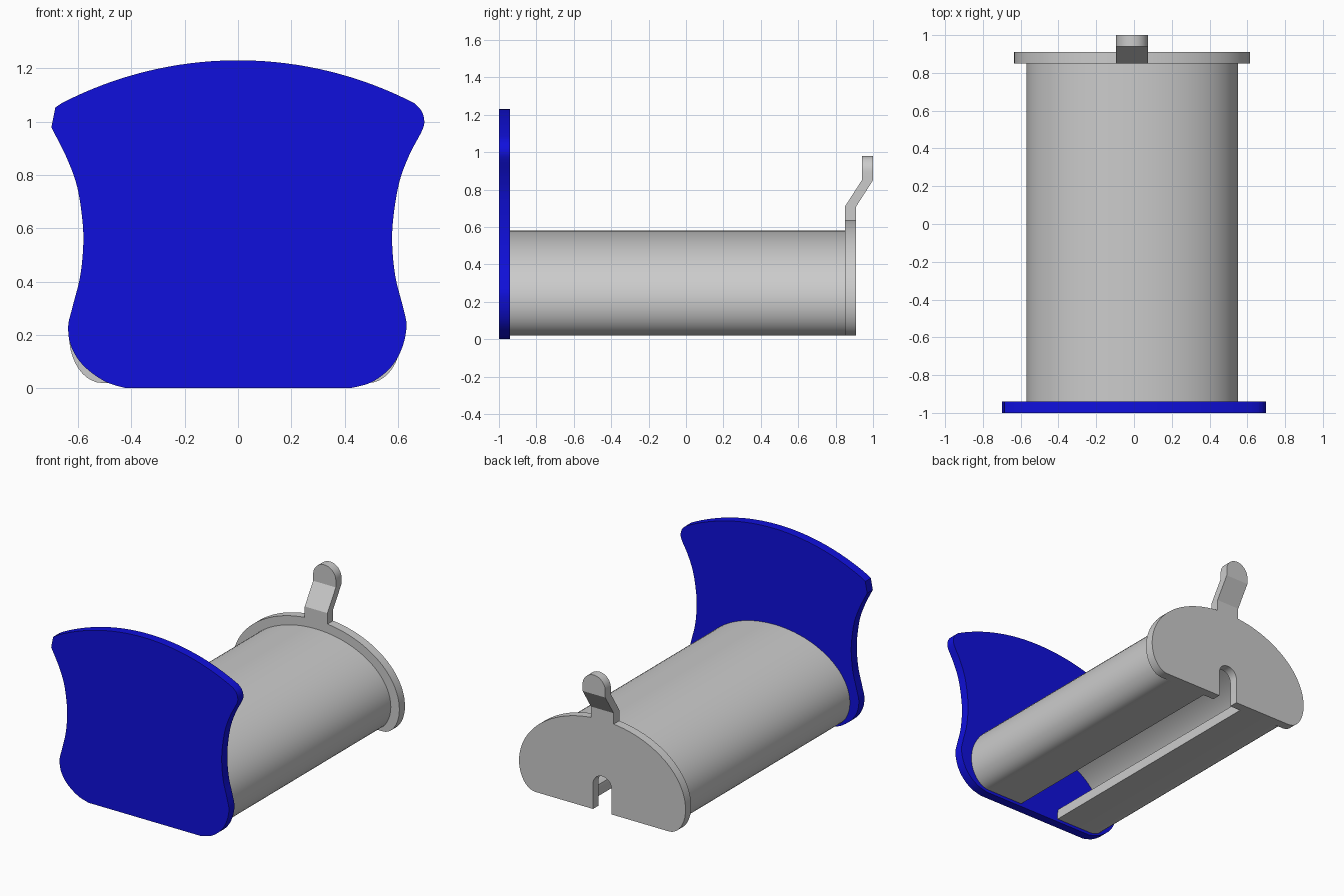
import bpy, bmesh, math

if "Cube" in bpy.data.objects:
    bpy.data.objects.remove(bpy.data.objects["Cube"])

CX = -0.01  # centre line of the body, end plate and tab


def finish(bm, name, angle=30):
    bmesh.ops.recalc_face_normals(bm, faces=bm.faces)
    me = bpy.data.meshes.new(name)
    bm.to_mesh(me)
    bm.free()
    ob = bpy.data.objects.new(name, me)
    bpy.context.collection.objects.link(ob)
    bpy.ops.object.select_all(action='DESELECT')
    bpy.context.view_layer.objects.active = ob
    ob.select_set(True)
    bpy.ops.object.shade_smooth_by_angle(angle=math.radians(angle))
    return ob


def extrude_y(name, outline, y0, y1):
    """Prism from an x/z outline running from y0 to y1."""
    bm = bmesh.new()
    face = bm.faces.new([bm.verts.new((x, y0, z)) for x, z in outline])
    ext = bmesh.ops.extrude_face_region(bm, geom=[face])
    verts = [v for v in ext['geom'] if isinstance(v, bmesh.types.BMVert)]
    bmesh.ops.translate(bm, verts=verts, vec=(0, y1 - y0, 0))
    return finish(bm, name)


def spline(pts, steps=6):
    """Catmull-Rom curve through the points."""
    p = [pts[0]] + pts + [pts[-1]]
    out = []
    for i in range(1, len(p) - 2):
        for k in range(steps):
            t = k / steps
            out.append(tuple(0.5 * (2 * b + (c - a) * t + (2 * a - 5 * b + 4 * c - d) * t * t
                                    + (3 * b - a - 3 * c + d) * t ** 3)
                             for a, b, c, d in zip(*p[i - 1:i + 3])))
    return out + [pts[-1]]


def dome(half_w, top, floor, flat, zc=0.20, n=48):
    """Open D-shape: right floor corner, over the top, left floor corner."""
    def corner():
        dx, dz = half_w - flat, zc - floor
        return [(flat + dx * math.sin(a), zc - dz * math.cos(a))
                for a in (math.pi / 2 * i / 10 for i in range(10))]
    low = corner()
    arc = [(half_w * math.cos(math.pi * i / n), zc + (top - zc) * math.sin(math.pi * i / n))
           for i in range(n + 1)]
    pts = low + arc + [(-x, z) for x, z in reversed(low)]
    return [(x + CX, z) for x, z in pts]


# Front plate: flared top, narrow waist, rounded foot
right = spline([(0.42, 0), (0.50, 0.022), (0.57, 0.075), (0.613, 0.145), (0.632, 0.23),
                (0.62, 0.30), (0.59, 0.42), (0.578, 0.55), (0.585, 0.66), (0.607, 0.78),
                (0.645, 0.88), (0.692, 0.97), (0.698, 1.01), (0.685, 1.045), (0.66, 1.07)])
R = 1.44
top = [(x, 1.23 - R + math.sqrt(R * R - x * x)) for x in (0.62 - 1.28 * i / 32 for i in range(33))]
left = [(-0.685, 1.053), (-0.70, 0.978)] + spline(
    [(-0.68, 0.94), (-0.645, 0.87), (-0.607, 0.77), (-0.587, 0.66), (-0.58, 0.55),
     (-0.592, 0.42), (-0.622, 0.30), (-0.637, 0.23), (-0.625, 0.155), (-0.58, 0.085),
     (-0.50, 0.026), (-0.42, 0)])
plate = extrude_y("front_plate", right + top + left, -1.0, -0.94)
mat = bpy.data.materials.new("blue")
mat.diffuse_color = (0.005, 0.005, 0.72, 1)
mat.use_nodes = True
mat.node_tree.nodes["Principled BSDF"].inputs["Base Color"].default_value = mat.diffuse_color
plate.data.materials.append(mat)

# Body: thick D-shaped shell with a long slot underneath
SLOT = 0.15
outer = dome(0.56, 0.58, 0.02, 0.42)
inner = dome(0.485, 0.505, 0.105, 0.39)
lip = [(SLOT + 0.025, 0.105), (SLOT + 0.006, 0.092), (SLOT, 0.065), (SLOT, 0.02)]
right_lip = [(x + CX, z) for x, z in lip]
left_lip = [(-x + CX, z) for x, z in reversed(lip)]
extrude_y("body_shell", outer + left_lip + inner[::-1] + right_lip, -0.94, 0.85)

# End plate with a round-topped notch
hw, nz = 0.07, 0.19
notch = [(CX - hw, 0.02)] + [(CX - hw * math.cos(math.pi * i / 16), nz + hw * math.sin(math.pi * i / 16))
                             for i in range(17)] + [(CX + hw, 0.02)]
extrude_y("end_plate", dome(0.624, 0.64, 0.02, 0.50) + notch, 0.85, 0.91)

# Tab: cranked strip with a round end
r, zt = 0.085, 0.895
rows = [(0.63, 0.85, r), (0.71, 0.85, r), (0.85, 0.94, r)]
rows += [(zt + r * math.sin(a), 0.94, r * math.cos(a))
         for a in (math.pi / 2 * i / 10 for i in range(10))] + [(zt + r, 0.94, 0.004)]
bm = bmesh.new()
rings = [[bm.verts.new((CX + sx * w, y + dy, z))
          for sx, dy in ((-1, 0), (1, 0), (1, 0.06), (-1, 0.06))] for z, y, w in rows]
for a, b in zip(rings, rings[1:]):
    for i in range(4):
        j = (i + 1) % 4
        bm.faces.new((a[i], a[j], b[j], b[i]))
bm.faces.new(rings[0])
bm.faces.new(rings[-1])
finish(bm, "tab", 25)
